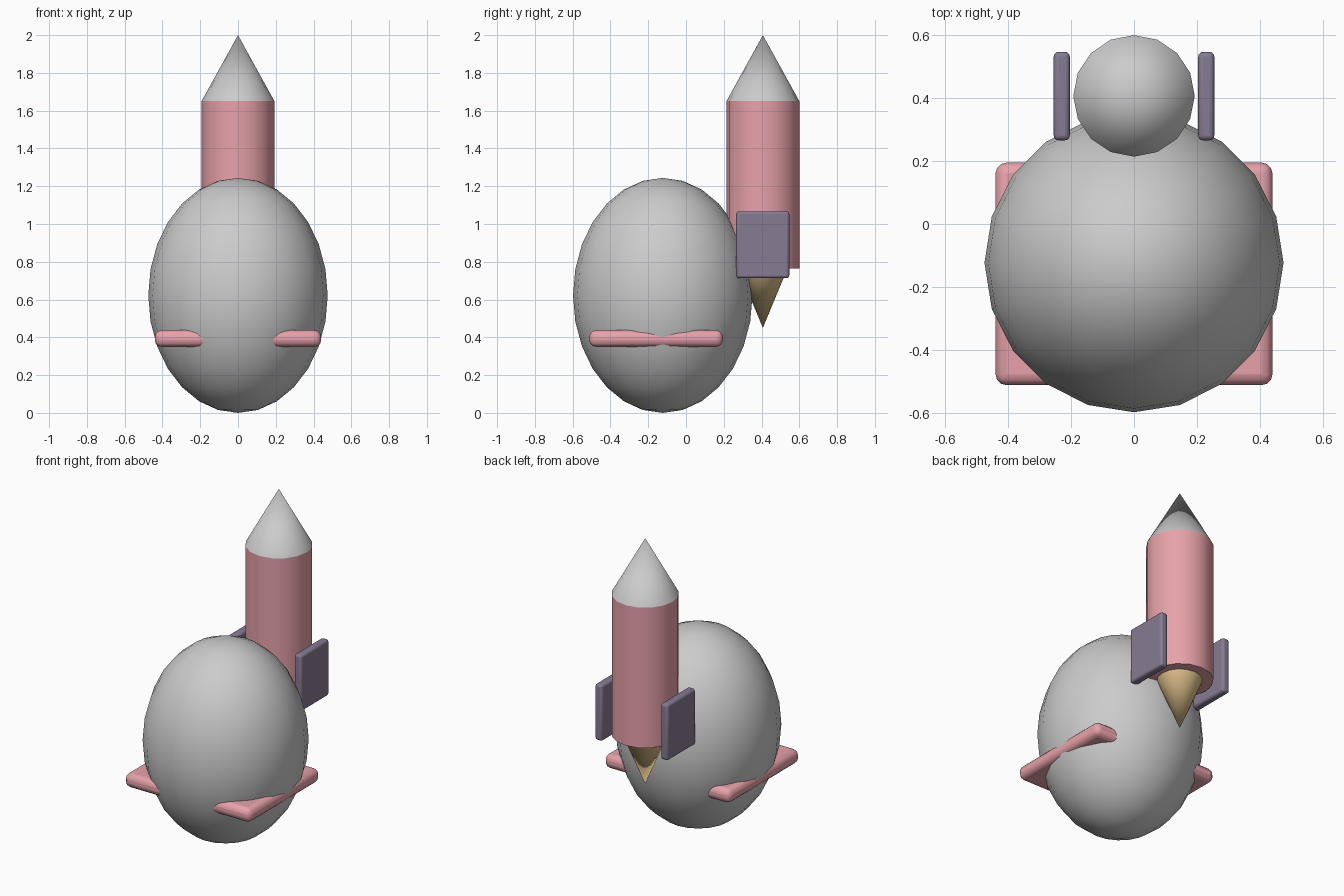
import bpy
import math

if "Cube" in bpy.data.objects:
    bpy.data.objects.remove(bpy.data.objects["Cube"])

CY = 0.407  # rocket axis depth


def material(name, rgb):
    m = bpy.data.materials.new(name)
    m.diffuse_color = (*rgb, 1)
    m.use_nodes = True
    m.node_tree.nodes["Principled BSDF"].inputs["Base Color"].default_value = m.diffuse_color
    return m


red = material("red", (0.8, 0.36, 0.4))
gold = material("gold", (0.75, 0.54, 0.26))
dark = material("dark", (0.24, 0.2, 0.29))


def finish(name, mat=None, angle=35):
    ob = bpy.context.object
    ob.name = name
    if mat:
        ob.data.materials.append(mat)
    bpy.ops.object.shade_smooth_by_angle(angle=math.radians(angle))
    return ob


def cone(name, r_low, r_high, z_low, z_high, mat=None):
    bpy.ops.mesh.primitive_cone_add(
        vertices=16, radius1=r_low, radius2=r_high, depth=z_high - z_low,
        location=(0, CY, (z_low + z_high) / 2))
    return finish(name, mat)


def rounded_box(name, lo, hi, bevel, mat):
    bpy.ops.mesh.primitive_cube_add(
        size=1, location=[(a + b) / 2 for a, b in zip(lo, hi)])
    ob = bpy.context.object
    ob.scale = [b - a for a, b in zip(lo, hi)]
    bpy.ops.object.transform_apply(location=False, rotation=False, scale=True)
    mod = ob.modifiers.new("Bevel", 'BEVEL')
    mod.width = bevel
    mod.segments = 3
    return finish(name, mat)


# Egg-shaped body
bpy.ops.mesh.primitive_uv_sphere_add(segments=20, ring_count=14, radius=1,
                                     location=(0, -0.123, 0.622))
bpy.context.object.scale = (0.475, 0.475, 0.622)
bpy.ops.object.transform_apply(location=False, rotation=False, scale=True)
finish("body")

# Slab through the body whose corners form the feet
rounded_box("base_slab", (-0.44, -0.512, 0.35), (0.44, 0.195, 0.438), 0.035, red)

# Rocket on the back: tube, nose and exhaust
cone("rocket_tube", 0.193, 0.193, 0.765, 1.65, red)
cone("rocket_nose", 0.193, 0, 1.65, 2.0)
cone("rocket_exhaust", 0, 0.135, 0.45, 0.775, gold)

# Side fins
for side, label in ((1, "right"), (-1, "left")):
    x0, x1 = sorted((side * 0.204, side * 0.255))
    rounded_box(f"fin_{label}", (x0, 0.266, 0.713), (x1, 0.547, 1.067), 0.015, dark)
